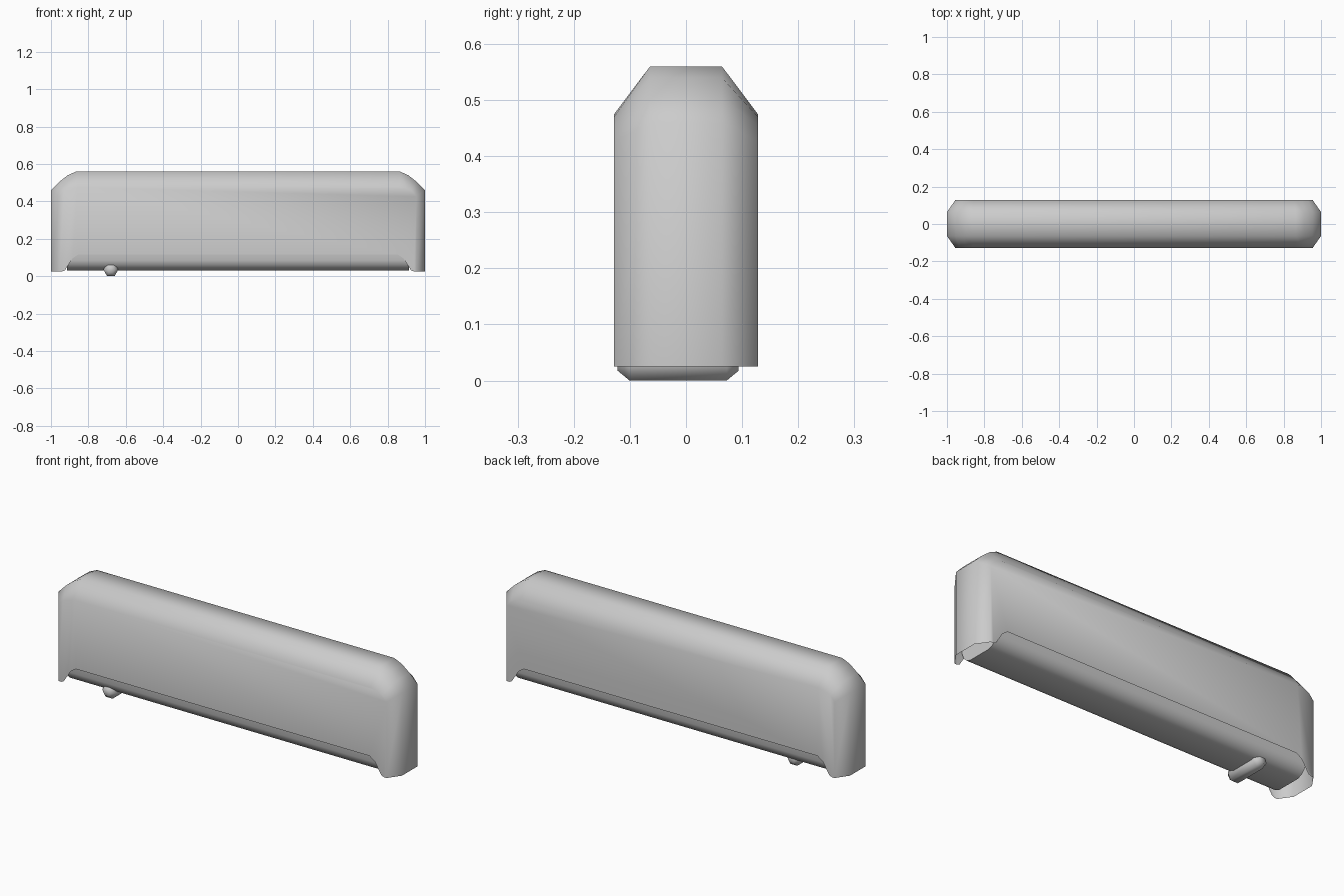
import bpy, math

if "Cube" in bpy.data.objects:
    bpy.data.objects.remove(bpy.data.objects["Cube"])

def make(name, verts, faces, angle=60):
    me = bpy.data.meshes.new(name)
    me.from_pydata(verts, [], faces)
    me.update()
    ob = bpy.data.objects.new(name, me)
    bpy.context.collection.objects.link(ob)
    bpy.ops.object.select_all(action='DESELECT')
    ob.select_set(True)
    bpy.context.view_layer.objects.active = ob
    bpy.ops.object.mode_set(mode='EDIT')
    bpy.ops.mesh.select_all(action='SELECT')
    bpy.ops.mesh.normals_make_consistent(inside=False)
    bpy.ops.object.mode_set(mode='OBJECT')
    bpy.ops.object.shade_smooth_by_angle(angle=math.radians(angle))
    return ob

def mirrored(path):
    return path + [(-x, z) for x, z in reversed(path)]

def loft(sections, close_ring):
    """Bridge equal-length rings of points with quads."""
    n = len(sections[0])
    verts = [p for s in sections for p in s]
    faces = []
    for r in range(len(sections) - 1):
        for i in range(n if close_ring else n - 1):
            j = (i + 1) % n
            faces.append((r*n + i, r*n + j, (r+1)*n + j, (r+1)*n + i))
    return verts, faces

# Housing: open-bottomed shell with chamfered ends and top
outer = mirrored([(1, .025), (1, .46), (.955, .505), (.91, .54), (.865, .56)])
side = mirrored([(.955, .025), (.955, .425), (.93, .455), (.9, .47), (.86, .475)])
rows = [(-.128, side), (-.064, outer), (.064, outer), (.128, side)]
verts, faces = loft([[(x, y, z) for x, z in path] for y, path in rows], False)
n = len(side)
# Side walls with the long notch along the lower edge
notch = mirrored([(.94, .025), (.925, .032), (.885, .095), (.855, .115)])[::-1]
for y, start in ((-.128, 0), (.128, 3*n)):
    first = len(verts)
    verts += [(x, y, z) for x, z in notch]
    faces.append(tuple(range(start, start + n)) +
                 tuple(range(first, first + len(notch))))
make("housing", verts, faces)

# Rounded lower tray seen through the notches
half = [(.122, .15), (.122, .085), (.112, .06), (.092, .04), (.065, .03)]
section = mirrored(half)
verts, faces = loft([[(x, y, z) for y, z in section] for x in (-.915, .915)], True)
m = len(section)
faces += [tuple(range(m)), tuple(range(m, 2*m))]
make("lower_tray", verts, faces, 50)

# Six-sided cross pin with tapered ends
rings = []
for y, r in ((-.122, .02), (-.101, .04), (.073, .04), (.094, .02)):
    rings.append([(-.68 + r*math.cos(k*math.pi/3), y, .035 + r*math.sin(k*math.pi/3))
                  for k in range(6)])
verts, faces = loft(rings, True)
faces += [tuple(range(6)), tuple(range(18, 24))]
make("cross_pin", verts, faces, 65)
